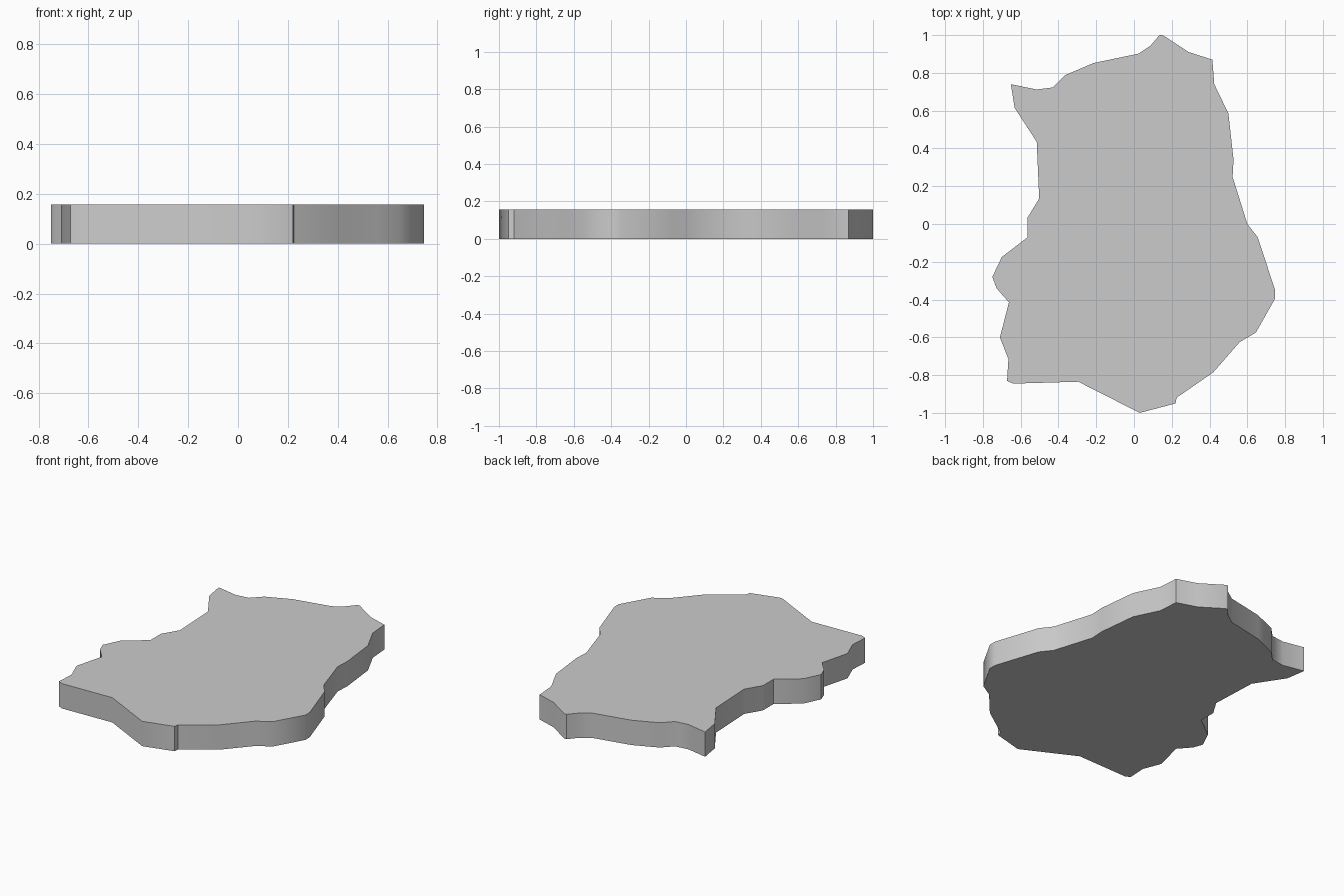
import bpy, bmesh, math

HEIGHT = 0.157

# Top-view outline of the slab, clockwise from the rear tip
OUTLINE = [
    (0.135, 1.0), (0.152, 1.0), (0.29, 0.91), (0.415, 0.87), (0.425, 0.74),
    (0.50, 0.585), (0.527, 0.34), (0.522, 0.25), (0.60, 0.0), (0.655, -0.07),
    (0.747, -0.35), (0.747, -0.395), (0.645, -0.575), (0.56, -0.625),
    (0.42, -0.785), (0.225, -0.92), (0.22, -0.95), (0.03, -1.0),
    (-0.295, -0.835), (-0.64, -0.845), (-0.672, -0.83), (-0.665, -0.715),
    (-0.71, -0.60), (-0.662, -0.415), (-0.728, -0.34), (-0.75, -0.28),
    (-0.70, -0.175), (-0.563, -0.07), (-0.563, 0.035), (-0.502, 0.135),
    (-0.515, 0.435), (-0.632, 0.615), (-0.652, 0.74), (-0.515, 0.712),
    (-0.43, 0.723), (-0.367, 0.787), (-0.215, 0.852), (0.025, 0.902),
    (0.088, 0.945),
]

# Flat rock slab: outline face extruded upward
bm = bmesh.new()
base = bm.faces.new([bm.verts.new((x, y, 0)) for x, y in OUTLINE])
top = bmesh.ops.extrude_face_region(bm, geom=[base], use_keep_orig=True)
verts = [g for g in top["geom"] if isinstance(g, bmesh.types.BMVert)]
bmesh.ops.translate(bm, verts=verts, vec=(0, 0, HEIGHT))
bmesh.ops.recalc_face_normals(bm, faces=bm.faces)

mesh = bpy.data.meshes.new("stone_slab")
bm.to_mesh(mesh)
bm.free()
slab = bpy.data.objects.new("stone_slab", mesh)
bpy.context.collection.objects.link(slab)

# Softly shaded rim with sharp top and bottom edges
bpy.context.view_layer.objects.active = slab
slab.select_set(True)
bpy.ops.object.shade_smooth_by_angle(angle=math.radians(45))
